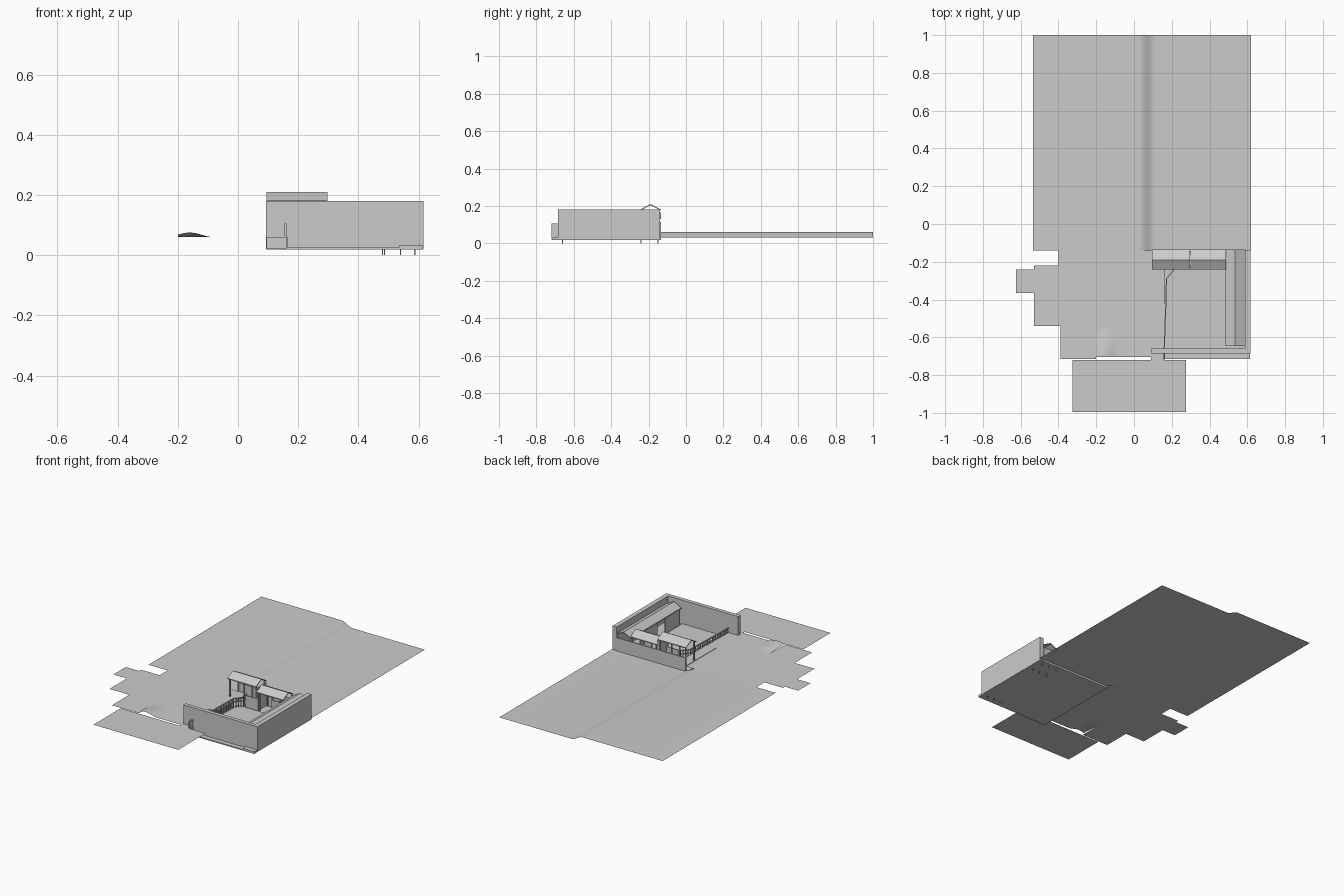
import bpy, math

if "Cube" in bpy.data.objects:
    bpy.data.objects.remove(bpy.data.objects["Cube"])


def mesh(name, verts, faces):
    me = bpy.data.meshes.new(name)
    me.from_pydata(verts, [], faces)
    me.update()
    ob = bpy.data.objects.new(name, me)
    bpy.context.collection.objects.link(ob)
    return ob


def boxes(name, items):
    """Several boxes (x0, x1, y0, y1, z0, z1) joined in one object."""
    v, f = [], []
    for x0, x1, y0, y1, z0, z1 in items:
        n = len(v)
        v += [(x, y, z) for z in (z0, z1) for x, y in ((x0, y0), (x1, y0), (x1, y1), (x0, y1))]
        f += [tuple(n + i for i in q) for q in
              ((3, 2, 1, 0), (4, 5, 6, 7), (0, 1, 5, 4), (1, 2, 6, 5), (2, 3, 7, 6), (3, 0, 4, 7))]
    return mesh(name, v, f)


def sheets(name, rects, z):
    """Flat rectangles (x0, x1, y0, y1) of open ground."""
    v, f = [], []
    for x0, x1, y0, y1 in rects:
        n = len(v)
        v += [(x0, y0, z), (x1, y0, z), (x1, y1, z), (x0, y1, z)]
        f.append((n, n + 1, n + 2, n + 3))
    return mesh(name, v, f)


def extrude(name, prof, a, b, axis):
    """Closed profile of (across, z) points swept from a to b along axis."""
    n = len(prof)
    v = [(t, p, z) if axis == 'x' else (p, t, z) for t in (a, b) for p, z in prof]
    f = [tuple(range(n))[::-1], tuple(range(n, 2 * n))]
    f += [(i, (i + 1) % n, n + (i + 1) % n, n + i) for i in range(n)]
    return mesh(name, v, f)


def roof(name, p0, pr, p1, eave0, ridge, eave1, a, b, axis, t=0.006):
    prof = [(p0, eave0), (pr, ridge), (p1, eave1),
            (p1, eave1 - t), (pr, ridge - t), (p0, eave0 - t)]
    return extrude(name, prof, a, b, axis)


HIGH, LOW = 0.06, 0.03

# rear field with a soft step down to the right
step = [(-0.535, HIGH), (0.03, HIGH)]
for i in range(1, 9):
    t = i / 8
    step.append((0.03 + 0.08 * t, HIGH + (LOW - HIGH) * t * t * (3 - 2 * t)))
step.append((0.62, LOW))
n = len(step)
field = mesh("rear_field", [(x, y, z) for y in (-0.14, 1.0) for x, z in step],
             [(i, i + 1, n + i + 1, n + i) for i in range(n - 1)])
for p in field.data.polygons:
    p.use_smooth = True

# yard in front of the field, with stepped left edge
sheets("yard", [(-0.40, 0.16, -0.54, -0.14), (-0.53, -0.40, -0.54, -0.22),
                (-0.625, -0.53, -0.365, -0.24), (-0.39, -0.20, -0.715, -0.54),
                (-0.08, 0.09, -0.705, -0.54), (0.09, 0.16, -0.72, -0.54)], HIGH)
sheets("front_lot", [(-0.325, 0.275, -0.995, -0.72)], HIGH)

# small mound at the edge of the yard
N = 12
v = []
for j in range(N + 1):
    for i in range(N + 1):
        s, t = i / N, j / N
        rise = 0.015 * (0.5 + 0.5 * math.cos(math.pi * min(1, abs(s - 0.33) / 0.67)))
        y = -0.705 + 0.165 * t
        v.append((-0.20 + 0.12 * s, y, HIGH + rise * (1 - t) ** 2 * (1 + 2 * t)))
w = N + 1
mound = mesh("mound", v, [(j * w + i, j * w + i + 1, (j + 1) * w + i + 1, (j + 1) * w + i)
                          for j in range(N) for i in range(N)])
for p in mound.data.polygons:
    p.use_smooth = True

# house base, terrace edge and piles
boxes("base_slab", [(0.095, 0.615, -0.715, -0.135, 0.018, 0.025)])
boxes("retaining_wall", [(0.155, 0.165, -0.715, -0.29, 0.02, HIGH),
                         (0.095, 0.155, -0.72, -0.712, 0.02, HIGH)])
boxes("terrace", [(0.097, 0.165, -0.44, -0.14, 0.056, 0.063)])
boxes("courtyard_floor", [(0.165, 0.485, -0.655, -0.245, 0.025, 0.032)])
boxes("front_step", [(0.535, 0.615, -0.715, -0.685, 0.02, 0.032)])
boxes("piles", [(x - 0.002, x + 0.002, y - 0.002, y + 0.002, 0.0, 0.02)
                for x in (0.48, 0.487, 0.54, 0.587) for y in (-0.66, -0.24, -0.15)])

# tall boundary walls with a thin coping
boxes("front_wall", [(0.093, 0.615, -0.685, -0.66, 0.02, 0.18)])
boxes("right_wall", [(0.588, 0.617, -0.685, -0.14, 0.02, 0.18)])
boxes("entrance_fin", [(0.155, 0.161, -0.72, -0.685, 0.02, 0.105)])

# back wing: walls, openings between posts, two roofs
boxes("back_wing_walls", [(0.097, 0.588, -0.143, -0.135, 0.02, 0.115),
                          (0.295, 0.302, -0.23, -0.143, 0.025, 0.17),
                          (0.215, 0.295, -0.232, -0.226, 0.025, 0.10),
                          (0.40, 0.485, -0.232, -0.226, 0.025, 0.12)])
boxes("back_wing_posts", [(x, x + 0.007, y, y + 0.007, 0.025, h) for y in (-0.232, -0.15)
                          for x, h in ((0.10, 0.18), (0.20, 0.18), (0.286, 0.18),
                                       (0.31, 0.145), (0.40, 0.145), (0.478, 0.145))])
roof("back_roof_high", -0.242, -0.19, -0.135, 0.182, 0.21, 0.182, 0.095, 0.297, 'x')
roof("back_roof_low", -0.242, -0.19, -0.135, 0.148, 0.175, 0.148, 0.297, 0.488, 'x')

# right wing along the boundary wall
boxes("right_wing_walls", [(0.495, 0.502, -0.64, -0.50, 0.025, 0.13),
                           (0.495, 0.502, -0.42, -0.25, 0.025, 0.13),
                           (0.502, 0.588, -0.64, -0.633, 0.025, 0.14)])
roof("right_roof", 0.485, 0.535, 0.59, 0.137, 0.165, 0.137, -0.645, -0.135, 'y')

# railing along the terrace, bending towards the back wing
path = [(0.160, -0.66), (0.168, -0.44), (0.172, -0.29), (0.21, -0.243)]
pickets = []
for (xa, ya), (xb, yb) in zip(path, path[1:]):
    length = math.hypot(xb - xa, yb - ya)
    k = max(2, round(length / 0.016))
    for i in range(k + 1):
        x, y = xa + (xb - xa) * i / k, ya + (yb - ya) * i / k
        pickets.append((x - 0.002, x + 0.002, y - 0.002, y + 0.002, 0.03, 0.088))
    for z in (0.066, 0.088):
        nx, ny = -(yb - ya) / length * 0.003, (xb - xa) / length * 0.003
        ring = [(xa + nx, ya + ny), (xb + nx, yb + ny), (xb - nx, yb - ny), (xa - nx, ya - ny)]
        mesh("rail", [(x, y, h) for h in (z, z + 0.005) for x, y in ring],
             [(3, 2, 1, 0), (4, 5, 6, 7), (0, 1, 5, 4), (1, 2, 6, 5), (2, 3, 7, 6), (3, 0, 4, 7)])
boxes("pickets", pickets)
